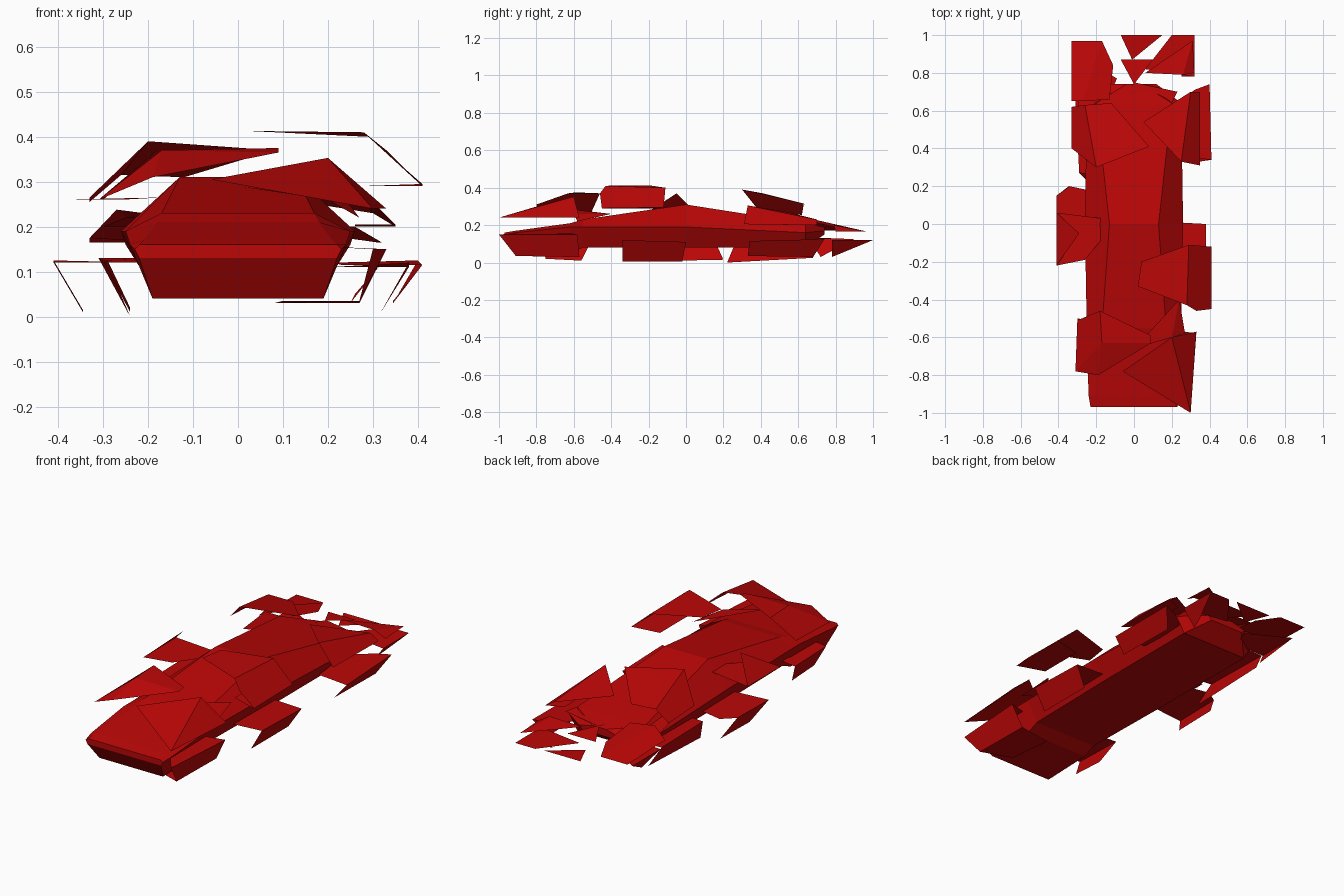
import bpy

red = bpy.data.materials.new("red_paint")
red.diffuse_color = (0.5, 0.002, 0.002, 1)


def add_mesh(name, verts, faces):
    me = bpy.data.meshes.new(name)
    me.from_pydata(verts, [], faces)
    me.materials.append(red)
    ob = bpy.data.objects.new(name, me)
    bpy.context.collection.objects.link(ob)
    return ob


def folded(name, inner, fold, outer, under=()):
    """Sheet bent along a fold: an inner panel, an outer panel, optional return flange.
    Outer points start next to the second fold point, under points next to the first outer."""
    verts = list(inner) + list(fold) + list(outer) + list(under)
    n, m = len(inner), len(outer)
    faces = [list(range(n + 2)), [n + 1, n] + list(range(n + 1 + m, n + 1, -1))]
    if under:
        faces.append([n + 1 + m, n + 2] + list(range(n + 2 + m, len(verts))))
    return add_mesh(name, verts, faces)


# Main hull, lofted from six-sided sections: y, then (half width, z) pairs
sections = [
    (-0.97, (0.22, 0.13), (0.23, 0.15), (0.22, 0.16)),
    (-0.91, (0.19, 0.04), (0.24, 0.16), (0.21, 0.17)),
    (-0.62, (0.19, 0.05), (0.25, 0.19), (0.18, 0.21)),
    (-0.55, (0.19, 0.08), (0.25, 0.19), (0.17, 0.23)),
    (0.00, (0.20, 0.08), (0.26, 0.19), (0.13, 0.31)),
    (0.64, (0.20, 0.08), (0.25, 0.16), (0.20, 0.21)),
    (0.74, (0.10, 0.15), (0.12, 0.17), (0.04, 0.19)),
]
verts, faces = [], []
for y, *pairs in sections:
    verts += [(x, y, z) for x, z in pairs] + [(-x, y, z) for x, z in reversed(pairs)]
for s in range(len(sections) - 1):
    for i in range(6):
        a, b = s * 6 + i, s * 6 + (i + 1) % 6
        faces.append((b, a, a + 6, b + 6))
faces += [tuple(range(6)), tuple(reversed(range(len(verts) - 6, len(verts))))]
hull = add_mesh("hull", verts, faces)
hull.data.flip_normals()

# Upper armour plates
folded("front_right_upper_plate",
       [(-0.06, -0.78, 0.305)],
       [(0.30, -1.0, 0.24), (0.20, -0.60, 0.353)],
       [(0.33, -0.57, 0.24)])
folded("front_right_shoulder",
       [(0.00, -0.66, 0.29)],
       [(0.20, -0.60, 0.26), (0.24, -0.40, 0.26)],
       [(0.27, -0.58, 0.22)])
folded("front_left_upper_plate",
       [(0.09, -0.59, 0.375), (0.09, -0.63, 0.365)],
       [(-0.17, -0.63, 0.37), (-0.18, -0.46, 0.37)],
       [(-0.30, -0.51, 0.26), (-0.31, -0.78, 0.26)])
add_mesh("front_left_upper_nose",
         [(-0.17, -0.63, 0.37), (-0.31, -0.78, 0.26), (-0.19, -0.80, 0.31), (0.09, -0.63, 0.365)],
         [(0, 1, 2), (0, 2, 3)])
folded("middle_right_upper_plate",
       [(0.02, -0.33, 0.413), (0.04, -0.20, 0.413)],
       [(0.29, -0.11, 0.40), (0.28, -0.43, 0.41)],
       [(0.33, -0.46, 0.37), (0.41, -0.45, 0.29), (0.41, -0.12, 0.295)])
add_mesh("middle_right_upper_flange",
         [(0.26, -0.15, 0.29), (0.26, -0.40, 0.29), (0.41, -0.45, 0.29), (0.41, -0.12, 0.295)],
         [(0, 1, 2, 3)])
folded("middle_left_upper_plate",
       [(-0.26, -0.19, 0.26), (-0.17, -0.08, 0.265), (-0.17, 0.03, 0.265)],
       [(-0.41, 0.06, 0.26), (-0.41, -0.22, 0.26)],
       [(-0.29, -0.05, 0.37)])
folded("rear_left_upper_plate",
       [(0.08, 0.41, 0.37), (-0.12, 0.64, 0.31)],
       [(-0.26, 0.63, 0.315), (-0.20, 0.30, 0.39)],
       [(-0.33, 0.40, 0.265), (-0.33, 0.62, 0.255)])
folded("rear_right_upper_plate",
       [(0.05, 0.54, 0.27)],
       [(0.30, 0.70, 0.23), (0.25, 0.33, 0.305)],
       [(0.35, 0.31, 0.205), (0.35, 0.70, 0.20)])
add_mesh("rear_right_upper_flange",
         [(0.26, 0.66, 0.20), (0.26, 0.40, 0.205), (0.35, 0.31, 0.205), (0.35, 0.70, 0.20)],
         [(0, 1, 2, 3)])

# Tail plates
folded("tail_left_plate",
       [(-0.11, 0.84, 0.18), (-0.13, 0.66, 0.22)],
       [(-0.27, 0.65, 0.238), (-0.17, 0.97, 0.165)],
       [(-0.33, 0.97, 0.165), (-0.33, 0.65, 0.175)])
folded("tail_right_plate",
       [(0.06, 0.80, 0.20)],
       [(0.31, 0.97, 0.165), (0.26, 0.79, 0.20)],
       [(0.32, 0.80, 0.165)])
folded("tail_right_flange",
       [(0.06, 0.82, 0.12), (0.20, 1.0, 0.12)],
       [(0.32, 1.0, 0.12), (0.32, 0.78, 0.12)],
       [(0.25, 0.78, 0.03), (0.26, 0.83, 0.05)])
folded("tail_left_flange",
       [(-0.09, 0.77, 0.13), (-0.14, 0.66, 0.13)],
       [(-0.31, 0.66, 0.125), (-0.31, 0.90, 0.125)],
       [(-0.24, 0.72, 0.03)])
add_mesh("tail_fins",
         [(-0.07, 1.0, 0.125), (0.15, 1.0, 0.125), (-0.01, 0.87, 0.12),
          (-0.07, 0.87, 0.18), (0.10, 0.87, 0.18), (0.0, 0.74, 0.20)],
         [(0, 2, 1), (3, 5, 4)])
add_mesh("rear_deck",
         [(-0.30, 0.66, 0.20), (-0.05, 0.66, 0.20), (0.0, 0.75, 0.20),
          (0.23, 0.70, 0.20), (0.13, 0.50, 0.23), (-0.25, 0.40, 0.22)],
         [(0, 5, 4, 3, 2, 1)])

# Lower side plates: horizontal flange with a tab folded down and in
folded("front_right_lower_plate",
       [(0.10, -0.65, 0.16), (0.15, -0.80, 0.16)],
       [(0.30, -1.0, 0.15), (0.33, -0.58, 0.15)],
       [(0.27, -0.57, 0.03), (0.27, -0.91, 0.035)],
       [(0.08, -0.60, 0.03), (0.10, -0.85, 0.035)])
folded("front_left_lower_plate",
       [(-0.15, -0.80, 0.13), (-0.15, -0.52, 0.13)],
       [(-0.30, -0.50, 0.125), (-0.29, -0.78, 0.125)],
       [(-0.24, -0.75, 0.02), (-0.24, -0.56, 0.01)])
folded("middle_right_lower_plate",
       [(0.20, -0.34, 0.11), (0.20, 0.01, 0.11)],
       [(0.38, 0.0, 0.11), (0.38, -0.34, 0.12)],
       [(0.315, -0.34, 0.005), (0.315, -0.02, 0.005)])
folded("middle_left_lower_plate",
       [(-0.20, -0.10, 0.12), (-0.20, 0.17, 0.12), (-0.34, 0.20, 0.12)],
       [(-0.41, 0.15, 0.125), (-0.41, -0.12, 0.12)],
       [(-0.345, -0.05, 0.01), (-0.345, 0.20, 0.015)])
folded("rear_right_lower_plate",
       [(0.23, 0.36, 0.115), (0.21, 0.62, 0.12), (0.32, 0.71, 0.12)],
       [(0.40, 0.74, 0.125), (0.41, 0.34, 0.115)],
       [(0.345, 0.33, 0.035), (0.345, 0.68, 0.03)])
folded("rear_left_lower_plate",
       [(-0.18, 0.66, 0.13), (-0.18, 0.26, 0.12)],
       [(-0.29, 0.27, 0.12), (-0.31, 0.65, 0.13)],
       [(-0.25, 0.68, 0.025), (-0.24, 0.22, 0.0)])
